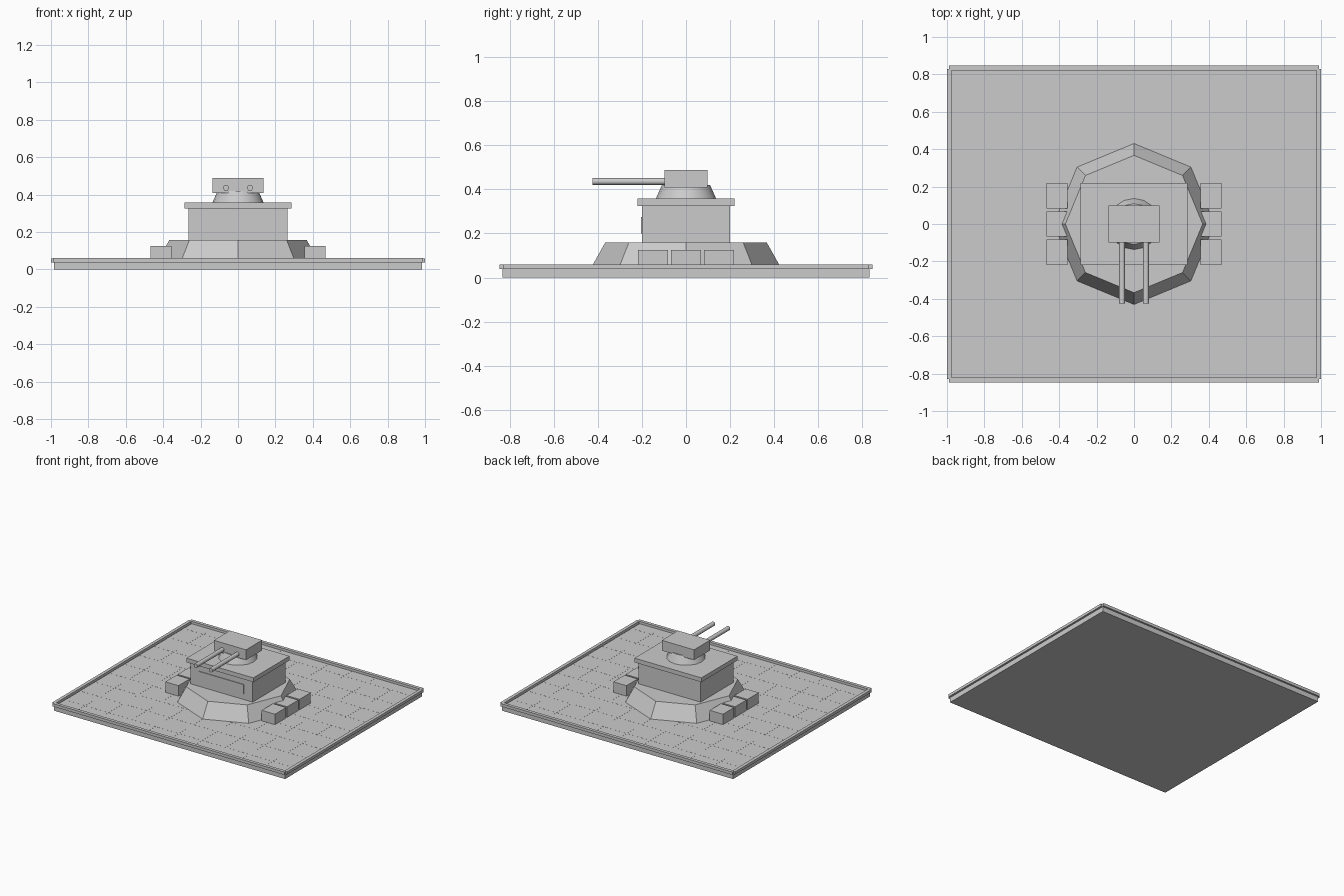
import bpy
import math

cube = bpy.data.objects.get("Cube")
if cube:
    bpy.data.objects.remove(cube, do_unlink=True)

grey = bpy.data.materials.new("plain grey")
grey.use_nodes = True
colour = (0.6, 0.6, 0.6, 1)
grey.diffuse_color = colour
grey.node_tree.nodes["Principled BSDF"].inputs["Base Color"].default_value = colour


def finish(name):
    obj = bpy.context.object
    obj.name = name
    obj.data.materials.append(grey)
    return obj


def box(name, x, y, z):
    """Box from (low, high) pairs on each axis."""
    bpy.ops.mesh.primitive_cube_add(size=1, location=[sum(p) / 2 for p in (x, y, z)])
    obj = finish(name)
    obj.scale = [p[1] - p[0] for p in (x, y, z)]
    bpy.ops.object.transform_apply(location=False, rotation=False, scale=True)
    return obj


def frustum(name, sides, r_low, r_high, z_low, z_high):
    bpy.ops.mesh.primitive_cone_add(vertices=sides, radius1=r_low, radius2=r_high,
                                    depth=z_high - z_low,
                                    location=(0, 0, (z_low + z_high) / 2))
    return finish(name)


def span(half, centre=0):
    return centre - half, centre + half


# Ground slab with a thin tiled floor
FLOOR = 0.045
box("ground_slab", span(0.985), span(0.833), (0, 0.04))
box("floor_panel", span(0.968), span(0.816), (0.035, FLOOR))
seam_z = (FLOOR - 0.002, FLOOR + 0.0005)
for i in range(-4, 5):
    box("floor_seam_long", span(0.002, i * 0.2), span(0.816), seam_z)
    if abs(i) < 5:
        box("floor_seam_cross", span(0.968), span(0.002, i * 0.18), seam_z)

# Raised rim
for side in (-1, 1):
    box("rim_side", span(0.0125, side * 0.9875), span(0.83), (0.038, 0.059))
    box("rim_end", span(0.988), span(0.0125, side * 0.8345), (0.038, 0.06))

# Octagonal plinth
frustum("plinth", 8, 0.432, 0.367, FLOOR - 0.003, 0.158)

# Crates beside the plinth
for side in (-1, 1):
    for y in (-0.15, 0, 0.15):
        box("crate", span(0.056, side * 0.411), span(0.068, y), (FLOOR - 0.003, 0.126))

# Bunker block, front plate and roof
box("bunker_body", span(0.265), span(0.2), (0.15, 0.33))
box("front_plate", span(0.19), (-0.205, -0.19), (0.2, 0.275))
box("bunker_roof", span(0.285), span(0.22), (0.325, 0.358))

# Turret mount and gun housing
frustum("turret_mount", 16, 0.138, 0.109, 0.355, 0.42)
bpy.ops.object.shade_smooth_by_angle(angle=math.radians(30))
box("gun_housing", span(0.137), span(0.098), (0.409, 0.488))

# Twin barrels
for side in (-1, 1):
    bpy.ops.mesh.primitive_cylinder_add(vertices=10, radius=0.016, depth=0.335,
                                        location=(side * 0.064, -0.2575, 0.436),
                                        rotation=(math.pi / 2, 0, 0))
    finish("gun_barrel")
    bpy.ops.object.shade_smooth_by_angle(angle=math.radians(40))
